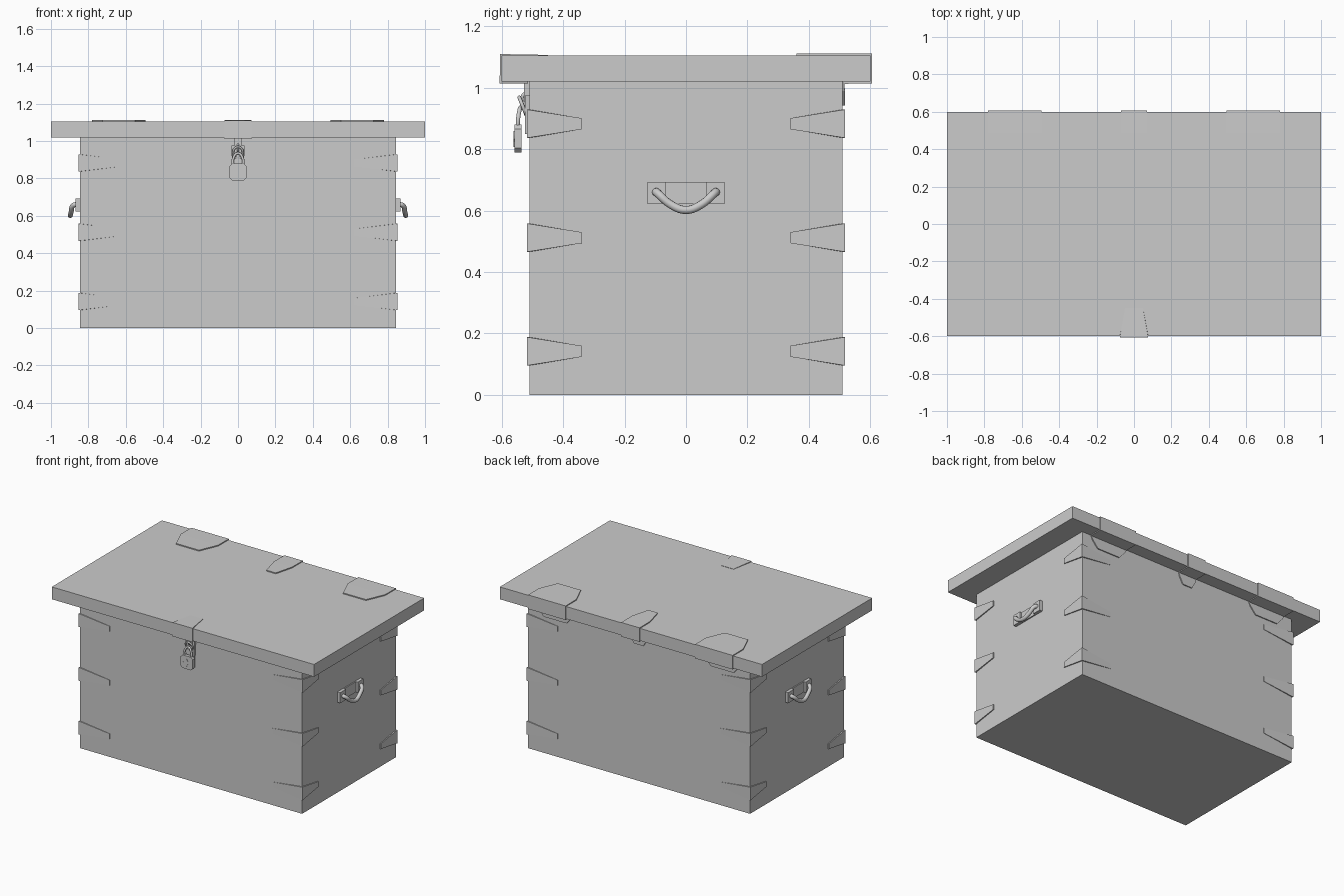
import bpy, bmesh, math
from mathutils import Vector

if "Cube" in bpy.data.objects:
    bpy.data.objects.remove(bpy.data.objects["Cube"])


def mesh_object(name, verts, faces):
    me = bpy.data.meshes.new(name)
    me.from_pydata(verts, [], faces)
    bm = bmesh.new()
    bm.from_mesh(me)
    bmesh.ops.recalc_face_normals(bm, faces=bm.faces)
    bm.to_mesh(me)
    bm.free()
    ob = bpy.data.objects.new(name, me)
    bpy.context.collection.objects.link(ob)
    return ob


def box(name, lo, hi):
    v = [(x, y, z) for x in (lo[0], hi[0]) for y in (lo[1], hi[1]) for z in (lo[2], hi[2])]
    f = [(0, 1, 3, 2), (4, 6, 7, 5), (0, 4, 5, 1), (2, 3, 7, 6), (0, 2, 6, 4), (1, 5, 7, 3)]
    return mesh_object(name, v, f)


def strap(name, path, axis, thick=0.008):
    """Bent metal sheet: path of (point, half width), widened along axis."""
    a = Vector(axis)
    verts = []
    for p, w in path:
        verts += [Vector(p) - a * w, Vector(p) + a * w]
    faces = [(2 * i, 2 * i + 1, 2 * i + 3, 2 * i + 2) for i in range(len(path) - 1)]
    ob = mesh_object(name, verts, faces)
    m = ob.modifiers.new("Thickness", 'SOLIDIFY')
    m.thickness, m.offset, m.use_even_offset = thick, 0, True
    return ob


def prism_y(name, outline, y0, y1):
    """Extrude an x-z outline along y."""
    n = len(outline)
    v = [(x, y, z) for y in (y0, y1) for x, z in outline]
    f = [tuple(range(n)), tuple(range(2 * n - 1, n - 1, -1))]
    f += [(i, (i + 1) % n, (i + 1) % n + n, i + n) for i in range(n)]
    return mesh_object(name, v, f)


def tube(name, pts, radius, cyclic=False):
    cu = bpy.data.curves.new(name, 'CURVE')
    cu.dimensions = '3D'
    cu.bevel_depth, cu.bevel_resolution = radius, 3
    cu.resolution_u, cu.use_fill_caps = 5, True
    sp = cu.splines.new('BEZIER')
    sp.bezier_points.add(len(pts) - 1)
    for b, p in zip(sp.bezier_points, pts):
        b.co = p
        b.handle_left_type = b.handle_right_type = 'AUTO'
    sp.use_cyclic_u = cyclic
    ob = bpy.data.objects.new(name, cu)
    bpy.context.collection.objects.link(ob)
    bpy.ops.object.select_all(action='DESELECT')
    ob.select_set(True)
    bpy.context.view_layer.objects.active = ob
    bpy.ops.object.convert(target='MESH')
    bpy.ops.object.shade_smooth_by_angle(angle=math.radians(40))
    return bpy.context.view_layer.objects.active


# Chest body and overhanging lid
box("chest_body", (-0.846, -0.51, 0), (0.846, 0.51, 1.02))
box("lid", (-1, -0.6, 1.02), (1, 0.6, 1.105))

# Tapered straps wrapping the four corners at three heights
for sx in (-1, 1):
    for sy in (-1, 1):
        for z in (0.142, 0.512, 0.883):
            strap("corner_strap", [
                ((sx * 0.848, sy * 0.34, z), 0.018),
                ((sx * 0.849, sy * 0.513, z), 0.046),
                ((sx * 0.62, sy * 0.508, z), 0.018)], (0, 0, 1))

# Hinges: over the lid, around its back edge and down the body
for name, x, w, tip in (("hinge_left", -0.637, 0.143, 0.087),
                        ("hinge_middle", 0, 0.07, 0.036),
                        ("hinge_right", 0.637, 0.143, 0.087)):
    strap(name, [((x, 0.36, 1.108), tip), ((x, 0.49, 1.108), w),
                 ((x, 0.602, 1.107), w), ((x, 0.602, 1.018), w),
                 ((x, 0.513, 1.018), w), ((x, 0.513, 0.99), w * 0.9),
                 ((x, 0.513, 0.942), tip)], (1, 0, 0))

# Clasp: wraps the front edge of the lid
strap("front_clasp", [((0, -0.45, 1.103), 0.048), ((0, -0.602, 1.106), 0.076),
                      ((0, -0.602, 1.018), 0.076), ((0, -0.515, 1.018), 0.05)], (1, 0, 0))

# Hasp plate with staple on the body
prism_y("hasp_plate", [(-0.036, 0.975), (0.036, 0.975), (0.03, 0.85), (-0.03, 0.85)],
        -0.524, -0.508)
box("hasp_tongue", (-0.019, -0.527, 0.955), (0.019, -0.508, 1.02))
tube("staple", [(0, -0.518, 0.985), (0, -0.531, 0.975), (0, -0.533, 0.955),
                (0, -0.52, 0.945)], 0.006)

# Ring link and padlock shackle
tube("ring_link", [(0.026 * math.cos(i * math.pi / 4), -0.535 + 0.012 * math.sin(i * math.pi / 4) * -1 + 0.004,
                    0.935 + 0.03 * math.sin(i * math.pi / 4) + 0.004) for i in range(8)], 0.006, True)
tube("lock_shackle", [(-0.026, -0.548, 0.865), (-0.026, -0.546, 0.905), (0, -0.54, 0.935),
                      (0.026, -0.546, 0.905), (0.026, -0.548, 0.865)], 0.007)

# Padlock body with chamfered corners and a star-shaped keyhole plate
c, h = 0.014, 0.046
outline = [(-h + c, 0.79), (h - c, 0.79), (h, 0.79 + c), (h, 0.88 - c),
           (h - c, 0.88), (-h + c, 0.88), (-h, 0.88 - c), (-h, 0.79 + c)]
prism_y("padlock_body", outline, -0.559, -0.536)
star = []
for i in range(8):
    r = 0.026 if i % 2 == 0 else 0.014
    star.append((r * math.sin(i * math.pi / 4), 0.834 + r * math.cos(i * math.pi / 4)))
prism_y("keyhole_star", star, -0.561, -0.55)

# Side handles: recessed mount with two end pads and a drooping bar
for s in (-1, 1):
    xs = sorted((s * 0.84, s * 0.854))
    box("handle_backplate", (xs[0], -0.066, 0.622), (xs[1], 0.066, 0.694))
    xp = sorted((s * 0.84, s * 0.868))
    for y0, y1 in ((-0.126, -0.065), (0.065, 0.126)):
        box("handle_pad", (xp[0], y0, 0.622), (xp[1], y1, 0.694))
    tube("handle_bar", [(s * 0.855, -0.098, 0.66), (s * 0.878, -0.094, 0.658),
                        (s * 0.892, -0.05, 0.62), (s * 0.897, 0, 0.602),
                        (s * 0.892, 0.05, 0.62), (s * 0.878, 0.094, 0.658),
                        (s * 0.855, 0.098, 0.66)], 0.0135)
